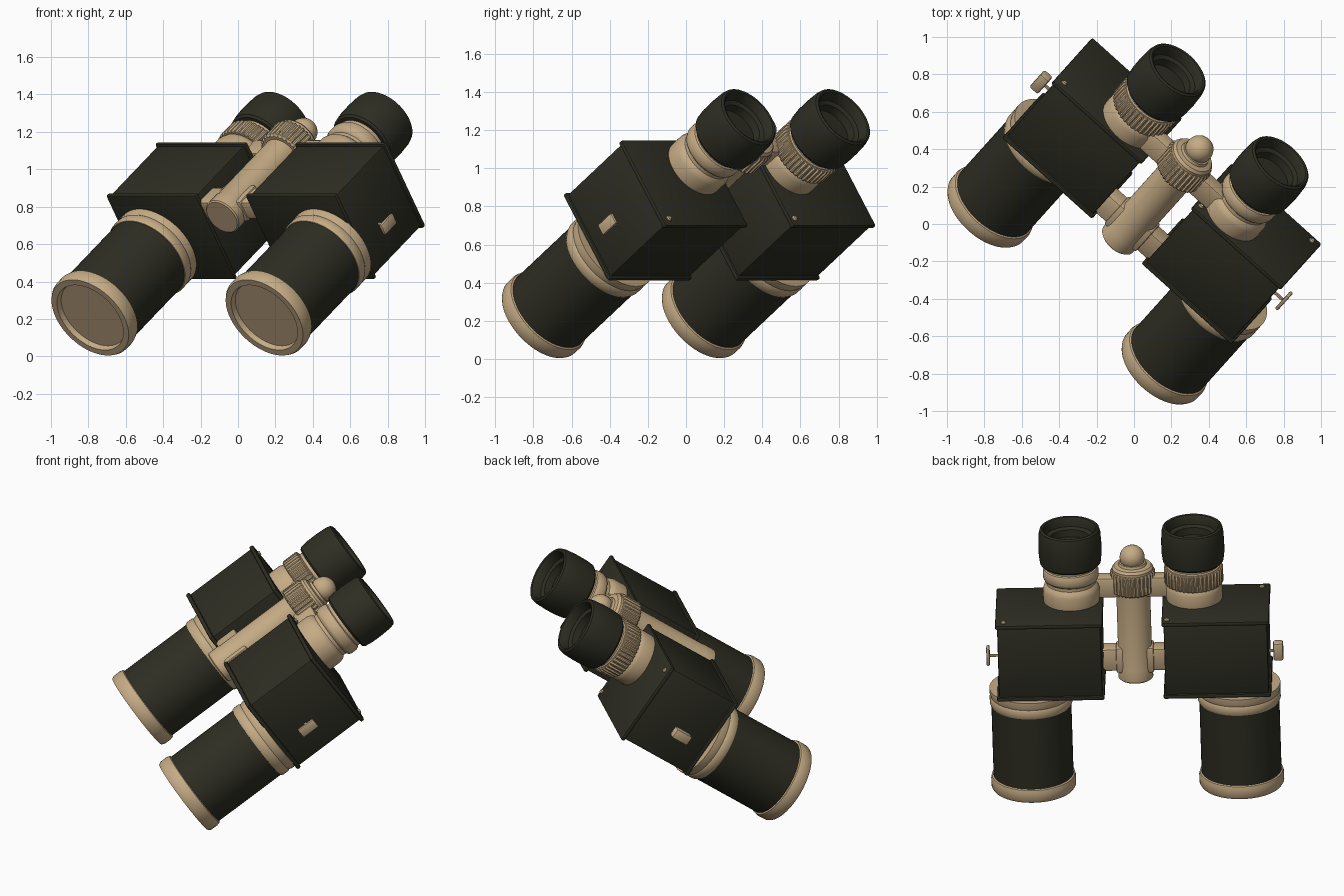
import bpy, bmesh
from math import radians, pi, sin, cos
from mathutils import Matrix

cube = bpy.data.objects.get("Cube")
if cube:
    bpy.data.objects.remove(cube, do_unlink=True)

# Local frame: x across the pair, y along the optical axis to the eyes, z up out of the bridge
FRAME = (Matrix.Translation((-0.325, -0.35, 0.207))
         @ Matrix.Rotation(radians(-42), 4, 'Z') @ Matrix.Rotation(radians(35), 4, 'X'))
parts = []


def material(name, color):
    m = bpy.data.materials.new(name)
    m.use_nodes = True
    m.diffuse_color = color
    m.node_tree.nodes["Principled BSDF"].inputs["Base Color"].default_value = color
    return m


BLACK = material("olive black leather", (0.027, 0.027, 0.017, 1))
TAN = material("sand metal", (0.56, 0.41, 0.235, 1))


def finish(name, bm, mat):
    bmesh.ops.recalc_face_normals(bm, faces=bm.faces)
    me = bpy.data.meshes.new(name)
    bm.to_mesh(me)
    bm.free()
    me.materials.append(mat)
    ob = bpy.data.objects.new(name, me)
    bpy.context.collection.objects.link(ob)
    ob.matrix_world = FRAME
    parts.append(ob)
    return ob


def lathe(name, profile, x, z, mat, n=64, groove=0.0):
    """Turn (radius, y) points about the optical axis; groove cuts knurling."""
    bm = bmesh.new()
    rings = []
    for rad, y in profile:
        ring = []
        for i in range(n):
            r = max(rad - (groove if (i // 2) % 2 else 0), 0)
            t = 2 * pi * i / n
            ring.append(bm.verts.new((x + r * cos(t), y, z + r * sin(t))))
        rings.append(ring)
    for a, b in zip(rings, rings[1:]):
        for i in range(n):
            j = (i + 1) % n
            bm.faces.new((a[i], a[j], b[j], b[i]))
    bmesh.ops.remove_doubles(bm, verts=bm.verts, dist=1e-5)
    return finish(name, bm, mat)


def block(name, xs, ys, zs, mat, bevel=0.01):
    """Box between pairs of limits, with rounded edges."""
    bm = bmesh.new()
    bmesh.ops.create_cube(bm, size=1)
    for v in bm.verts:
        v.co = [(lo + hi) / 2 + c * (hi - lo) for c, (lo, hi) in zip(v.co, (xs, ys, zs))]
    bmesh.ops.bevel(bm, geom=bm.edges[:], offset=bevel, segments=2, profile=0.5, affect='EDGES')
    return finish(name, bm, mat)


OBJ_X, EYE_X, EYE_Z, HINGE_Z = 0.6265, 0.37, 0.155, 0.235

for s, side in ((1, "left"), (-1, "right")):
    def span(a, b):
        return tuple(sorted((s * a, s * b)))

    # Objective barrel
    lathe(side + "_objective_ring",
          [(0, .03), (.205, .03), (.212, 0), (.247, 0), (.255, .014), (.256, .06),
           (.25, .082), (.238, .088)], s * OBJ_X, 0, TAN)
    lathe(side + "_barrel", [(.2, .07), (.241, .07), (.241, .57), (.2, .57)], s * OBJ_X, 0, BLACK)
    lathe(side + "_barrel_shoulder",
          [(.23, .55), (.245, .552), (.25, .565), (.25, .6), (.244, .61), (.25, .63),
           (.25, .66), (0, .662)], s * OBJ_X, 0, TAN)

    # Prism housing with front and back cover plates
    block(side + "_prism_housing", span(.19, .813), (.66, 1.15), (-.2, .325), BLACK, .008)
    for label, ys in (("front", (.655, .682)), ("back", (1.133, 1.16))):
        block(f"{side}_{label}_cover", span(.178, .825), ys, (-.213, .337), BLACK, .01)

    # Eyepiece
    x = s * EYE_X
    lathe(side + "_eyepiece_base",
          [(0, 1.15), (.168, 1.15), (.17, 1.17), (.17, 1.235), (.162, 1.26), (.148, 1.275),
           (.148, 1.295), (.162, 1.305), (.168, 1.32), (.168, 1.355), (.16, 1.375),
           (.152, 1.38), (.152, 1.42), (0, 1.42)], x, EYE_Z, TAN)
    lathe(side + "_eyecup",
          [(.14, 1.4), (.172, 1.4), (.183, 1.412), (.189, 1.46), (.19, 1.53), (.186, 1.6),
           (.179, 1.628), (.168, 1.636), (.158, 1.632), (.15, 1.615), (.145, 1.575),
           (.122, 1.565), (.118, 1.52), (0, 1.52)], x, EYE_Z, BLACK)

# Knurled dioptre ring on the right eyepiece only
lathe("dioptre_ring", [(.15, 1.265), (.172, 1.265), (.178, 1.272), (.178, 1.365), (.172, 1.372),
                       (.15, 1.372)], -EYE_X, EYE_Z, TAN, 160, .007)

# Strap lugs on the outer walls
block("left_strap_lug", (.868, .888), (.81, .925), (-.03, .035), TAN, .008)
block("right_strap_lug", (-.9, -.84), (.81, .925), (-.03, .035), TAN, .012)
for s, side in ((1, "left"), (-1, "right")):
    block(side + "_lug_pin", sorted((s * .8, s * .872)), (.86, .875), (-.005, .01), TAN, .003)

# Cover screws
for i, (x, z) in enumerate(((.774, -.167), (.21, .285), (-.774, .285), (-.21, -.167))):
    lathe(f"cover_screw_{i + 1}", [(0, 1.15), (.016, 1.15), (.016, 1.165), (.011, 1.171), (0, 1.171)],
          x, z, TAN, 16)

# Centre hinge and focus wheel
lathe("hinge_tube", [(0, .6), (.098, .6), (.105, .607), (.105, .68), (.102, .69), (.102, 1.2),
                     (0, 1.2)], 0, HINGE_Z, TAN)
lathe("focus_wheel", [(0, 1.18), (.125, 1.18), (.136, 1.19), (.136, 1.305), (.128, 1.315),
                      (0, 1.315)], 0, HINGE_Z, TAN, 120, .007)
lathe("focus_cap", [(0, 1.3), (.124, 1.3), (.124, 1.33), (.112, 1.345), (.085, 1.35),
                    (.08, 1.365), (0, 1.365)], 0, HINGE_Z, TAN)
dome = [(.076 * cos(radians(a)), 1.395 + .076 * sin(radians(a))) for a in range(-90, 91, 15)]
lathe("focus_dome", dome, 0, HINGE_Z, TAN, 32)

# Bridge arms
block("front_bridge_arm", (-.21, .21), (.665, .81), (.175, .285), TAN, .014)
block("front_bridge_hub", (-.115, .115), (.655, .82), (.165, .295), TAN, .014)
block("back_bridge_arm", (-.3, .3), (1.155, 1.285), (.17, .265), TAN, .014)

# Smooth shading with crisp edges
bpy.context.view_layer.update()
bpy.ops.object.select_all(action='DESELECT')
for ob in parts:
    ob.select_set(True)
bpy.context.view_layer.objects.active = parts[0]
bpy.ops.object.shade_smooth_by_angle(angle=radians(35))
